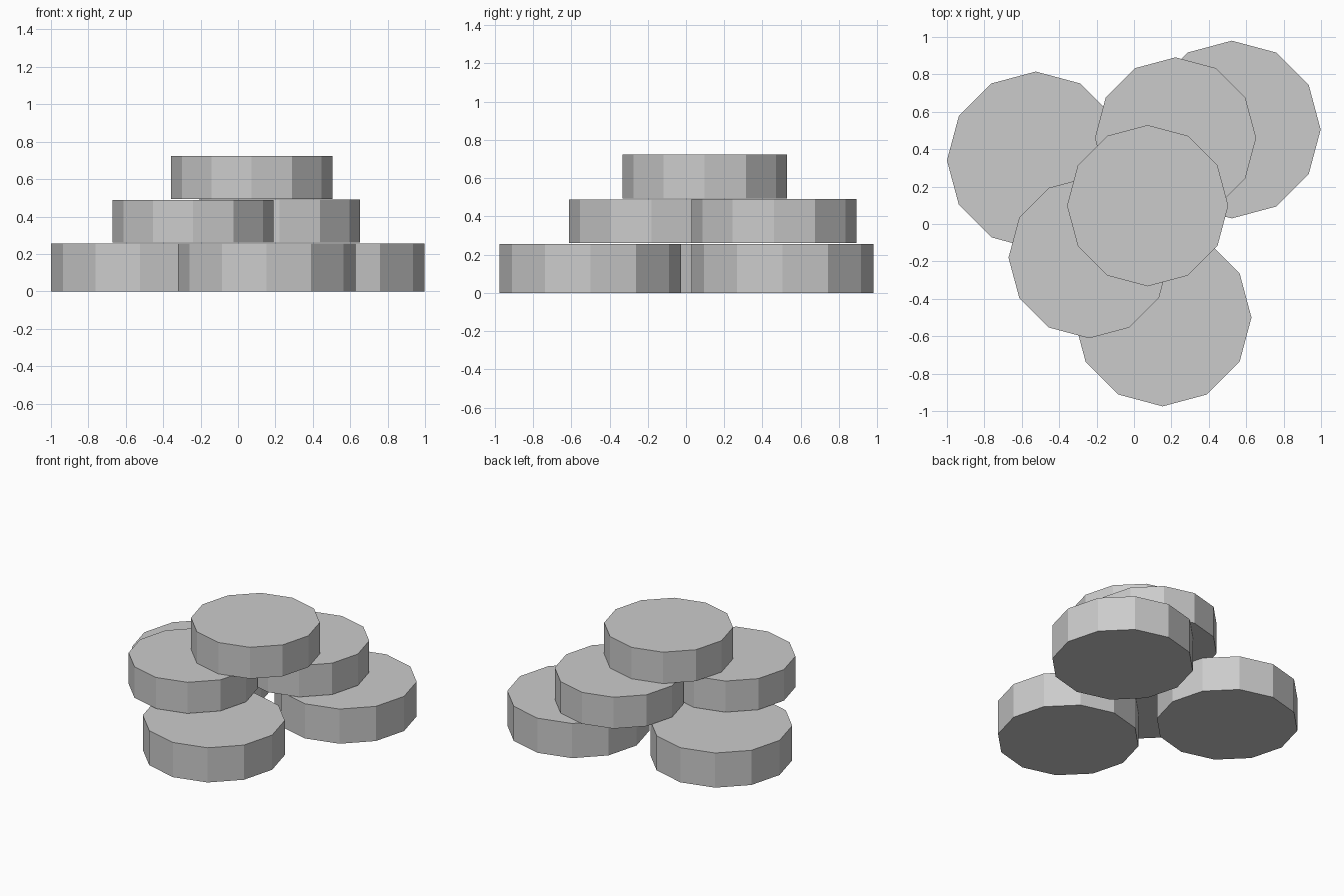
import bpy

if "Cube" in bpy.data.objects:
    bpy.data.objects.remove(bpy.data.objects["Cube"])


def disc(name, x, y, radius, z0, z1):
    """Flat-faced twelve-sided disc between two heights."""
    bpy.ops.mesh.primitive_cylinder_add(
        vertices=12, radius=radius, depth=z1 - z0, location=(x, y, (z0 + z1) / 2))
    bpy.context.object.name = name


# Bottom layer: three larger discs on the ground
for name, x, y in (("bottom_disc_left", -0.525, 0.34),
                   ("bottom_disc_right", 0.523, 0.505),
                   ("bottom_disc_front", 0.153, -0.50)):
    disc(name, x, y, 0.475, 0.0, 0.255)

# Middle layer: two overlapping discs
disc("middle_disc_back", 0.222, 0.46, 0.431, 0.26, 0.491)
disc("middle_disc_front", -0.24, -0.18, 0.431, 0.26, 0.489)

# Single disc on top
disc("top_disc", 0.073, 0.098, 0.431, 0.493, 0.724)
